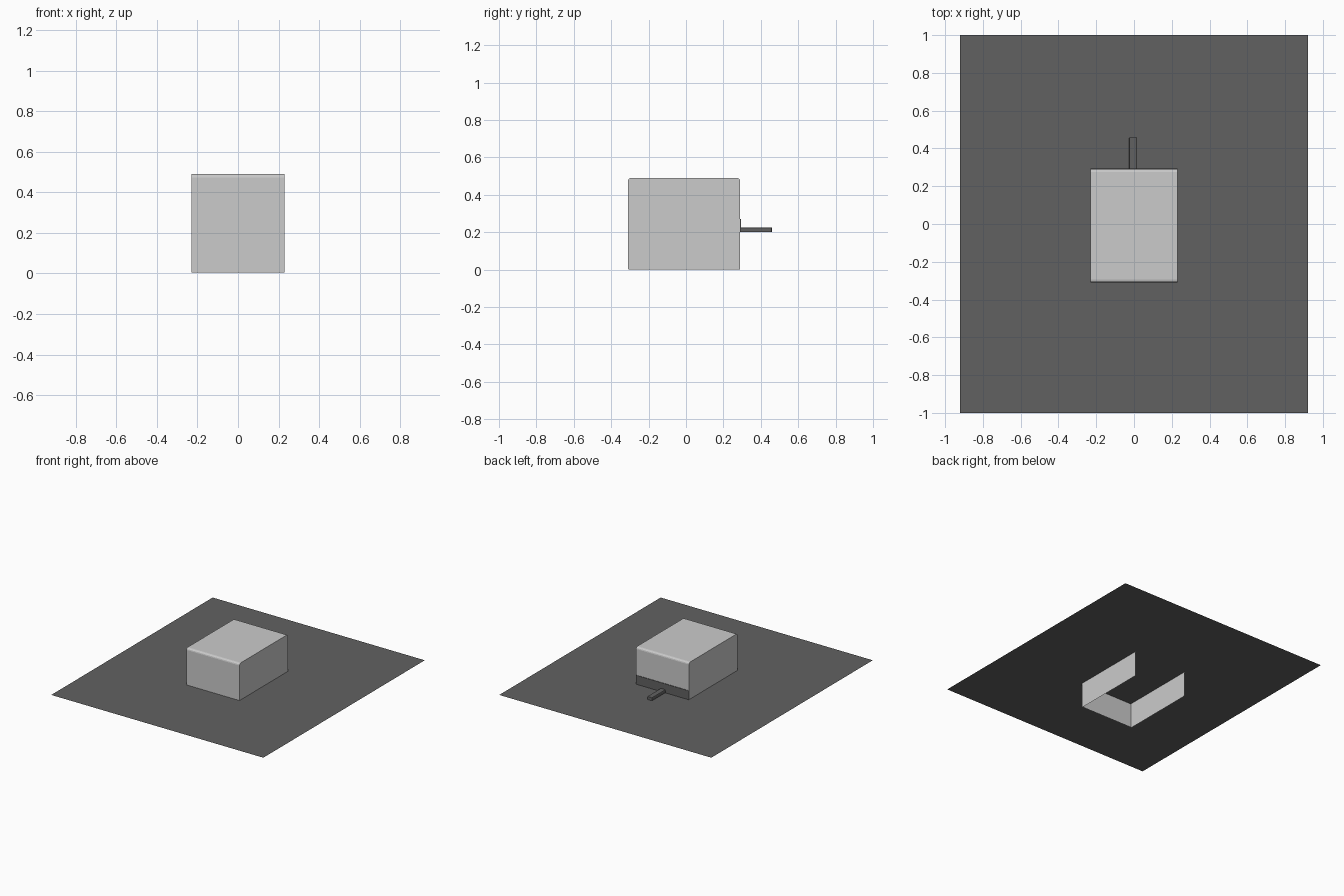
import bpy, bmesh

if "Cube" in bpy.data.objects:
    bpy.data.objects.remove(bpy.data.objects["Cube"])

dark = bpy.data.materials.new("dark_grey")
dark.diffuse_color = (0.12, 0.12, 0.12, 1)
dark.use_nodes = True
dark.node_tree.nodes["Principled BSDF"].inputs["Base Color"].default_value = dark.diffuse_color


def box(name, lo, hi, mat=None):
    """Box between two corners, returned with its bmesh for further editing."""
    bm = bmesh.new()
    bmesh.ops.create_cube(bm, size=1)
    for v in bm.verts:
        v.co = [l + (c + 0.5) * (h - l) for l, h, c in zip(lo, hi, v.co)]
    mesh = bpy.data.meshes.new(name)
    obj = bpy.data.objects.new(name, mesh)
    bpy.context.collection.objects.link(obj)
    if mat:
        mesh.materials.append(mat)
    return obj, bm


def finish(obj, bm):
    bm.to_mesh(obj.data)
    bm.free()


# Flat ground sheet
bm = bmesh.new()
bmesh.ops.create_grid(bm, x_segments=1, y_segments=1, size=1)
for v in bm.verts:
    v.co = (v.co.x * 0.92, v.co.y, 0.2)
mesh = bpy.data.meshes.new("base_sheet")
mesh.materials.append(dark)
finish(bpy.data.objects.new("base_sheet", mesh), bm)
bpy.context.collection.objects.link(bpy.data.objects["base_sheet"])

# Open housing: rounded cross edges, no floor, no lower back wall
obj, bm = box("housing", (-0.23, -0.31, 0), (0.23, 0.29, 0.49))
for z, r in ((0.49, 0.016), (0, 0.006)):
    edges = [e for e in bm.edges if all(abs(v.co.z - z) < 1e-4 for v in e.verts)
             and abs(e.verts[0].co.y - e.verts[1].co.y) < 1e-4]
    bmesh.ops.bevel(bm, geom=edges, offset=r, segments=3, profile=0.5, affect='EDGES')
bm.normal_update()
backs = [f for f in bm.faces if f.normal.y > 0.99 and f.calc_area() > 0.1]
geom = backs + [e for f in backs for e in f.edges] + [v for f in backs for v in f.verts]
bmesh.ops.bisect_plane(bm, geom=geom, plane_co=(0, 0, 0.25), plane_no=(0, 0, 1))
bm.normal_update()
gone = [f for f in bm.faces if abs(f.normal.x) < 0.5 and
        (f.normal.z < -0.1 or (f.normal.y > 0.5 and f.calc_center_median().z < 0.25))]
bmesh.ops.delete(bm, geom=gone, context='FACES')
finish(obj, bm)

# Dark panel low on the back
finish(*box("back_panel", (-0.23, 0.284, 0.2), (0.23, 0.294, 0.27), dark))

# Small lever behind the panel
obj, bm = box("lever", (-0.027, 0.29, 0.201), (0.017, 0.46, 0.225), dark)
edges = [e for e in bm.edges if all(v.co.y > 0.4 for v in e.verts)
         and abs(e.verts[0].co.z - e.verts[1].co.z) > 0.01]
edges += [e for e in bm.edges if all(v.co.z > 0.22 for v in e.verts)
          and abs(e.verts[0].co.y - e.verts[1].co.y) > 0.1]
bmesh.ops.bevel(bm, geom=edges, offset=0.008, segments=2, profile=0.5, affect='EDGES')
finish(obj, bm)
